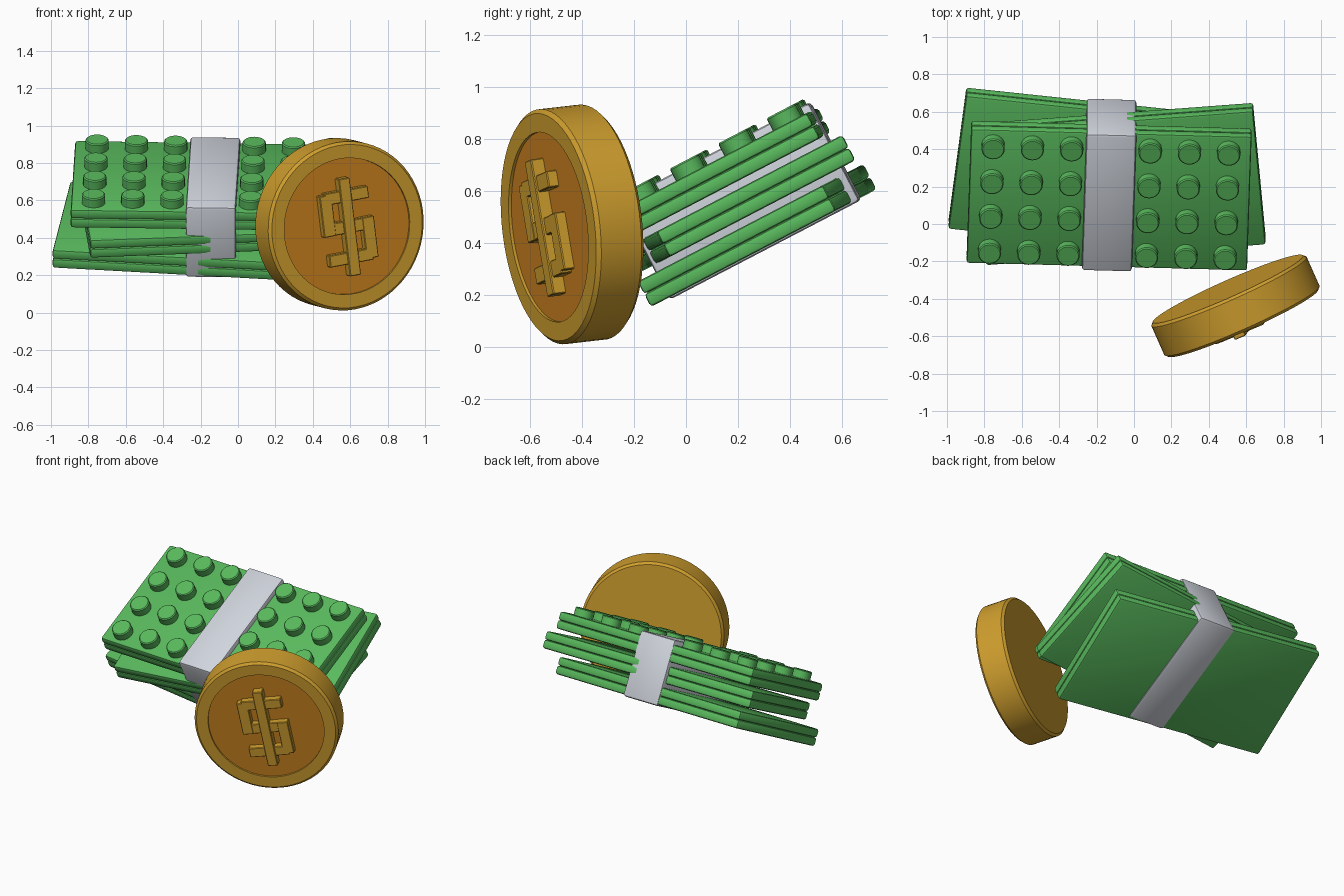
import bpy, bmesh
from math import radians, cos, sin, tau
from mathutils import Matrix, Vector

if "Cube" in bpy.data.objects:
    bpy.data.objects.remove(bpy.data.objects["Cube"])


def material(name, rgb):
    m = bpy.data.materials.new(name)
    m.use_nodes = True
    m.diffuse_color = (*rgb, 1)
    m.node_tree.nodes["Principled BSDF"].inputs["Base Color"].default_value = (*rgb, 1)
    return m


GREEN = material("bill_green", (0.1, 0.49, 0.11))
GREY = material("band_grey", (0.63, 0.66, 0.72))
GOLD = material("coin_gold", (0.62, 0.34, 0.027))
ORANGE = material("coin_inner_orange", (0.60, 0.225, 0.014))


def finish(name, bm, matrix, *mats):
    mesh = bpy.data.meshes.new(name)
    bmesh.ops.recalc_face_normals(bm, faces=bm.faces)
    bm.to_mesh(mesh)
    bm.free()
    ob = bpy.data.objects.new(name, mesh)
    bpy.context.collection.objects.link(ob)
    for m in mats:
        mesh.materials.append(m)
    ob.matrix_world = matrix
    bpy.ops.object.select_all(action='DESELECT')
    ob.select_set(True)
    bpy.context.view_layer.objects.active = ob
    bpy.ops.object.shade_smooth_by_angle(angle=radians(35))
    return ob


def add_box(bm, centre, size, bevel=0.0, segments=2):
    part = bmesh.new()
    bmesh.ops.create_cube(part, size=1, matrix=Matrix.Translation(centre) @ Matrix.Diagonal((*size, 1)))
    if bevel:
        bmesh.ops.bevel(part, geom=part.edges[:], offset=bevel, segments=segments,
                        profile=0.5, affect='EDGES')
    tmp = bpy.data.meshes.new("tmp")
    part.to_mesh(tmp)
    part.free()
    bm.from_mesh(tmp)
    bpy.data.meshes.remove(tmp)


# Tilted frame shared by the bills and the band
TILT = Matrix.Rotation(radians(27.5), 4, 'X')


def in_stack(x, u, n, yaw):
    return TILT @ Matrix.Translation((x, u, n)) @ Matrix.Rotation(radians(yaw), 4, 'Z')


# Three bills, each of two bevelled layers with a groove between
LENGTH, DEPTH, LAYER = 1.5, 0.81, 0.055
bills = {
    "bottom_bill": (-0.20, 0.441, 0.255, -6.8),
    "middle_bill": (-0.077, 0.445, 0.392, 4.8),
    "top_bill": (-0.133, 0.447, 0.53, -1.75),
}
for name, place in bills.items():
    bm = bmesh.new()
    for side in (-1, 1):
        add_box(bm, (0, 0, side * LAYER / 2), (LENGTH, DEPTH, LAYER), 0.014)
    finish(name, bm, in_stack(*place), GREEN)

# Studs on the top bill, leaving the middle column free for the band
bm = bmesh.new()
PITCH = 0.21
for col in (-3, -2, -1, 1, 2, 3):
    for row in (-1.5, -0.5, 0.5, 1.5):
        bmesh.ops.create_cone(bm, cap_ends=True, segments=24, radius1=0.062, radius2=0.062, depth=0.07,
                              matrix=Matrix.Translation((col * PITCH, row * PITCH, 0.073)))
rims = [e for e in bm.edges if all(v.co.z > 0.1 for v in e.verts)]
bmesh.ops.bevel(bm, geom=rims, offset=0.006, segments=1, affect='EDGES')
finish("top_bill_studs", bm, in_stack(*bills["top_bill"]), GREEN)

# Band around the stack
bm = bmesh.new()
add_box(bm, (0, 0, 0), (0.268, 0.825, 0.425), 0.016)
finish("paper_band", bm, in_stack(-0.133, 0.445, 0.4035, -1.75), GREY)

# Coin: its local +z is the front face, local +y its up direction
COIN = (Matrix.Translation((0.5425, -0.438, 0.4725)) @ Matrix.Rotation(radians(24), 4, 'Z')
        @ Matrix.Rotation(radians(6 + 90), 4, 'X') @ Matrix.Rotation(radians(10), 4, 'Z'))
HALF, RADIUS, INNER, RECESS = 0.1, 0.4545, 0.367, 0.012
profile = [(RADIUS - 0.015, -HALF), (RADIUS, -HALF + 0.015), (RADIUS, HALF - 0.015),
           (RADIUS - 0.015, HALF), (INNER, HALF), (INNER, HALF - RECESS)]
SEGMENTS = 64
bm = bmesh.new()
rings = [[bm.verts.new((r * cos(tau * i / SEGMENTS), r * sin(tau * i / SEGMENTS), z))
          for i in range(SEGMENTS)] for r, z in profile]
for low, high in zip(rings, rings[1:]):
    for i in range(SEGMENTS):
        j = (i + 1) % SEGMENTS
        bm.faces.new((low[i], low[j], high[j], high[i]))
bm.faces.new(rings[0][::-1])
inner_face = bm.faces.new(rings[-1])
inner_face.material_index = 1
finish("coin", bm, COIN, GOLD, ORANGE)

# Raised emblem: an angular double hook crossed by an upright bar
bm = bmesh.new()
BASE = HALF - RECESS


def bar(left, right, low, high, height):
    add_box(bm, ((left + right) / 2, (low + high) / 2, BASE + height / 2 - 0.005),
            (right - left, high - low, height + 0.01), 0.004, 1)


bar(-0.032, 0.032, -0.265, 0.265, 0.052)
for s in (-1, 1):
    for a, b, c, d in ((-0.15, -0.08, -0.035, 0.19), (-0.12, 0.135, 0.135, 0.2)):
        xs, ys = sorted((s * a, s * b)), sorted((s * c, s * d))
        bar(*xs, *ys, 0.042)
bar(-0.14, 0.14, -0.034, 0.034, 0.04)
finish("coin_emblem", bm, COIN, GOLD)
